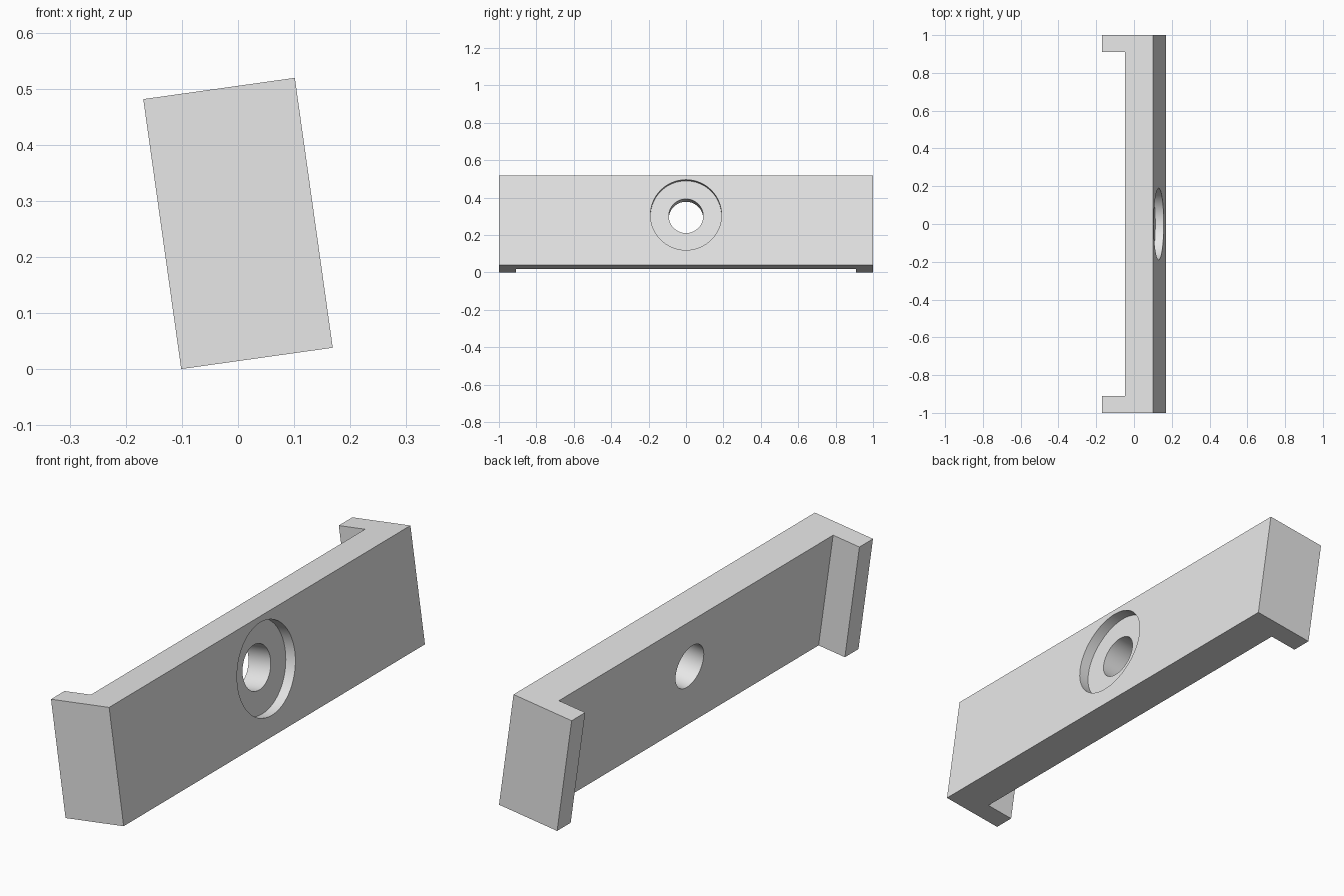
import bpy
import bmesh
from math import radians
from mathutils import Matrix

if "Cube" in bpy.data.objects:
    bpy.data.objects.remove(bpy.data.objects["Cube"], do_unlink=True)

TILT = radians(-8)
DEPTH, HEIGHT, LENGTH = 0.2727, 0.4857, 2.0
WEB_BACK = -0.013        # rear face of the plate between the end lips
LIP = 0.09               # thickness of each end lip
HOLE_Z = 0.029
BORE_DEPTH = 0.045
placement = Matrix.Translation((0, 0, 0.26)) @ Matrix.Rotation(TILT, 4, "Y")

grey = bpy.data.materials.new("light grey")
grey.use_nodes = True
grey.diffuse_color = (0.8, 0.8, 0.8, 1)
grey.node_tree.nodes["Principled BSDF"].inputs["Base Color"].default_value = (0.8, 0.8, 0.8, 1)


def add_object(name, bm):
    mesh = bpy.data.meshes.new(name)
    bmesh.ops.recalc_face_normals(bm, faces=bm.faces)
    bm.to_mesh(mesh)
    bm.free()
    mesh.materials.append(grey)
    obj = bpy.data.objects.new(name, mesh)
    bpy.context.collection.objects.link(obj)
    obj.matrix_world = placement
    return obj


def cylinder_cutter(name, radius, x_start, x_end):
    bm = bmesh.new()
    matrix = Matrix.Translation(((x_start + x_end) / 2, 0, HOLE_Z)) @ Matrix.Rotation(radians(90), 4, "Y")
    bmesh.ops.create_cone(bm, cap_ends=True, segments=64, radius1=radius, radius2=radius,
                          depth=x_end - x_start, matrix=matrix)
    cutter = add_object(name, bm)
    cutter.hide_render = True
    return cutter


# Plate with two end lips: a channel profile extruded upward
front, back, end = DEPTH / 2, -DEPTH / 2, LENGTH / 2
inner = end - LIP
profile = [(front, -end), (front, end), (back, end), (back, inner),
           (WEB_BACK, inner), (WEB_BACK, -inner), (back, -inner), (back, -end)]
bm = bmesh.new()
base = bm.faces.new([bm.verts.new((x, y, -HEIGHT / 2)) for x, y in profile])
extruded = bmesh.ops.extrude_face_region(bm, geom=[base])
top_verts = [v for v in extruded["geom"] if isinstance(v, bmesh.types.BMVert)]
bmesh.ops.translate(bm, verts=top_verts, vec=(0, 0, HEIGHT))
plate = add_object("mounting_plate", bm)

# Through hole and counterbore
cutters = [cylinder_cutter("counterbore_cutter", 0.19, front - BORE_DEPTH, front + 0.1),
           cylinder_cutter("hole_cutter", 0.092, back - 0.1, front + 0.1)]
bpy.ops.object.select_all(action="DESELECT")
plate.select_set(True)
bpy.context.view_layer.objects.active = plate
for cutter in cutters:
    cut = plate.modifiers.new(cutter.name, "BOOLEAN")
    cut.operation = "DIFFERENCE"
    cut.solver = "EXACT"
    cut.object = cutter
    bpy.ops.object.modifier_apply(modifier=cut.name)
    bpy.data.objects.remove(cutter, do_unlink=True)

bpy.ops.object.shade_smooth_by_angle(angle=radians(30))
